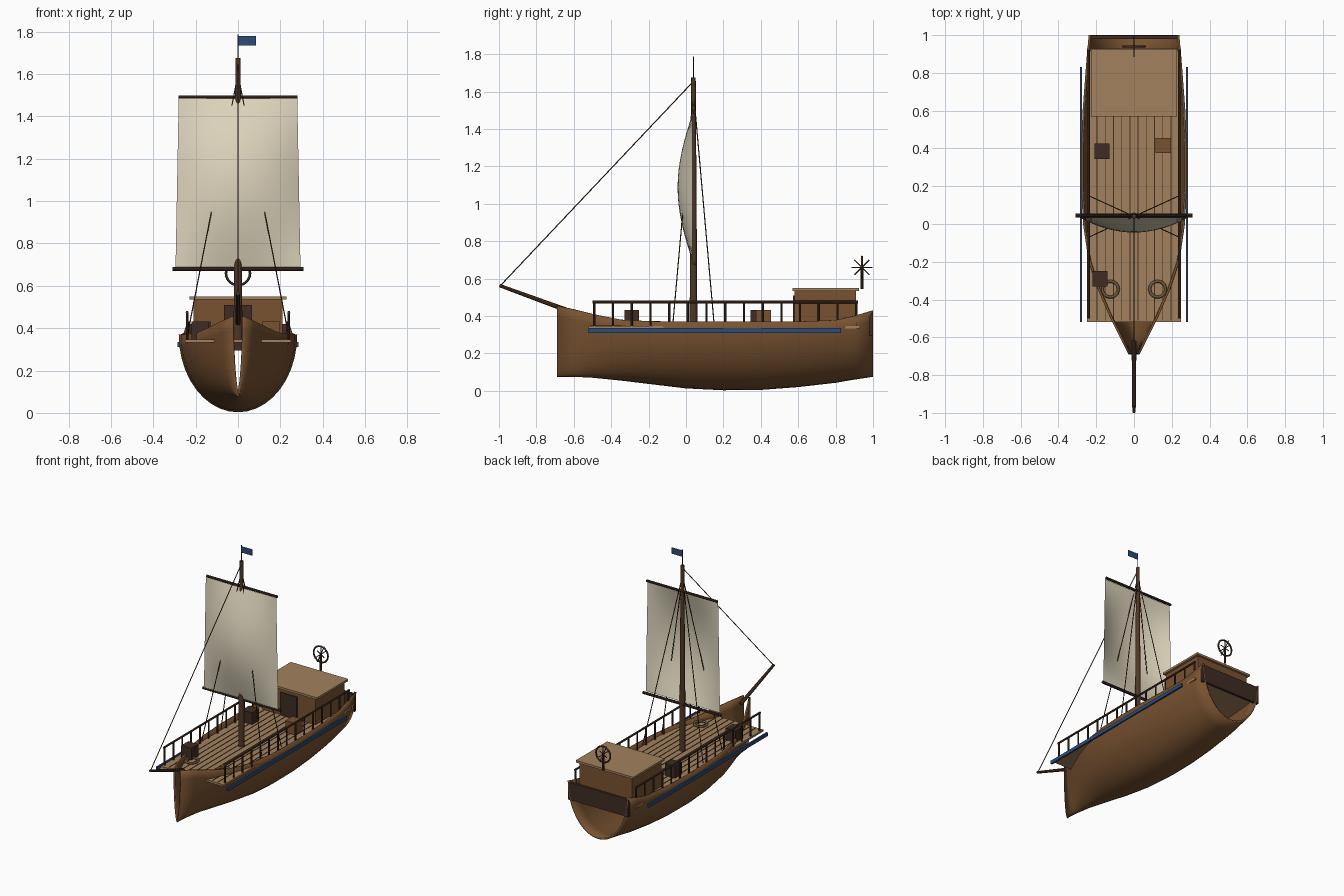
import bpy, bmesh, math
from mathutils import Vector

cube = bpy.data.objects.get("Cube")
if cube:
    bpy.data.objects.remove(cube, do_unlink=True)


def material(name, color):
    m = bpy.data.materials.new(name)
    m.use_nodes = True
    m.diffuse_color = (*color, 1)
    m.node_tree.nodes["Principled BSDF"].inputs["Base Color"].default_value = (*color, 1)
    return m


HULL = material("hull brown", (0.19, 0.085, 0.03))
DECK = material("deck tan", (0.36, 0.22, 0.11))
DARK = material("dark wood", (0.05, 0.025, 0.017))
SPAR = material("spar brown", (0.08, 0.038, 0.02))
CANVAS = material("sail canvas", (0.75, 0.68, 0.52))
BLUE = material("trim blue", (0.025, 0.07, 0.18))
ROPE = material("rope brown", (0.16, 0.1, 0.05))


def add(name, bm, mat, smooth=False):
    bmesh.ops.recalc_face_normals(bm, faces=bm.faces)
    mesh = bpy.data.meshes.new(name)
    bm.to_mesh(mesh)
    bm.free()
    mesh.materials.append(mat)
    ob = bpy.data.objects.new(name, mesh)
    bpy.context.collection.objects.link(ob)
    if smooth:
        bpy.ops.object.select_all(action='DESELECT')
        ob.select_set(True)
        bpy.context.view_layer.objects.active = ob
        bpy.ops.object.shade_smooth_by_angle(angle=math.radians(40))
    return ob


def box(name, lo, hi, mat):
    lo, hi = Vector(lo), Vector(hi)
    bm = bmesh.new()
    bmesh.ops.create_cube(bm, size=1)
    for v in bm.verts:
        v.co = (lo + hi) / 2 + v.co * (hi - lo)
    return add(name, bm, mat)


def rod(name, a, b, r, mat, r2=None, sides=8):
    a, b = Vector(a), Vector(b)
    bm = bmesh.new()
    bmesh.ops.create_cone(bm, cap_ends=True, segments=sides, radius1=r,
                          radius2=r if r2 is None else r2, depth=(b - a).length)
    turn = (b - a).to_track_quat('Z', 'Y')
    for v in bm.verts:
        v.co = (a + b) / 2 + turn @ v.co
    return add(name, bm, mat, True)


def grid(rows):
    bm = bmesh.new()
    vs = [[bm.verts.new(p) for p in row] for row in rows]
    for r, s in zip(vs, vs[1:]):
        for i in range(len(r) - 1):
            bm.faces.new((r[i], r[i + 1], s[i + 1], s[i]))
    return bm


def ring(name, center, major, minor, mat, upright=False):
    bpy.ops.mesh.primitive_torus_add(location=center, major_radius=major, minor_radius=minor,
                                     major_segments=24, minor_segments=6,
                                     rotation=(math.pi / 2 if upright else 0, 0, 0))
    ob = bpy.context.object
    ob.name = name
    ob.data.materials.append(mat)
    bpy.ops.object.shade_smooth()


# Hull shell: stations give y, half width, keel height, sheer height
stations = [(-0.69, 0.03, 0.075, 0.455), (-0.6, 0.075, 0.075, 0.435), (-0.5, 0.125, 0.07, 0.41),
            (-0.35, 0.19, 0.055, 0.38), (-0.2, 0.24, 0.037, 0.372), (0, 0.27, 0.013, 0.37),
            (0.2, 0.28, 0.003, 0.37), (0.4, 0.28, 0.005, 0.37), (0.6, 0.272, 0.02, 0.37),
            (0.8, 0.257, 0.043, 0.378), (0.9, 0.249, 0.06, 0.4), (1, 0.24, 0.075, 0.43)]
rows = []
for y, w, keel, sheer in stations:
    angles = [math.pi * i / 20 for i in range(21)]
    rows.append([(w * math.cos(t), y, sheer - (sheer - keel) * math.sin(t)) for t in angles])
hull = add("hull", grid(rows), HULL, True)
shell = hull.modifiers.new("thickness", 'SOLIDIFY')
shell.thickness = 0.012
# thicken inwards, whichever way the shell is facing
low = min(hull.data.polygons, key=lambda p: p.center.z)
shell.offset = -1 if low.normal.z < 0 else 1
box("transom", (-0.24, 0.98, 0.295), (0.24, 0.999, 0.42), DARK)

# Deck and plank seams
box("deck", (-0.25, -0.52, 0.333), (0.25, 0.93, 0.347), DECK)
for i in range(10):
    x = (i - 4.5) * 0.0435
    box("plank_seam", (x - 0.002, -0.51, 0.346), (x + 0.002, 0.92, 0.3495), DARK)

# Rails and side trim
for side, s in (("left", 1), ("right", -1)):
    box(side + "_trim", (s * 0.274, -0.52, 0.31), (s * 0.286, 0.83, 0.335), BLUE)
    rod(side + "_rail", (s * 0.24, -0.5, 0.475), (s * 0.24, 0.92, 0.475), 0.007, SPAR)
    for i in range(15):
        y = -0.49 + i * 0.1
        rod(side + "_rail_post", (s * 0.24, y, 0.345), (s * 0.24, y, 0.475), 0.006, DARK)

# Cabin
box("cabin", (-0.21, 0.58, 0.345), (0.21, 0.91, 0.537), HULL)
box("cabin_roof", (-0.228, 0.57, 0.535), (0.228, 0.925, 0.55), DECK)
box("cabin_door", (-0.065, 0.572, 0.347), (0.065, 0.581, 0.51), DARK)

# Steering wheel behind the cabin
rod("wheel_post", (0, 0.94, 0.545), (0, 0.94, 0.66), 0.008, DARK)
ring("wheel_rim", (0, 0.94, 0.66), 0.057, 0.006, DARK, True)
for i in range(4):
    t = math.pi * i / 4
    d = Vector((0, math.cos(t), math.sin(t))) * 0.056
    c = Vector((0, 0.94, 0.66))
    rod("wheel_spoke", c - d, c + d, 0.003, DARK, sides=6)

# Deck cargo
for x, y, mat in ((-0.17, 0.385, DARK), (0.155, 0.415, HULL), (-0.18, -0.29, DARK)):
    box("crate", (x - 0.04, y - 0.04, 0.347), (x + 0.04, y + 0.04, 0.432), mat)
for x in (-0.125, 0.125):
    ring("rope_coil", (x, -0.345, 0.355), 0.042, 0.008, ROPE)

# Mast, yards, bowsprit
rod("mast", (0, 0.04, 0.345), (0, 0.04, 1.675), 0.021, SPAR, 0.012, 12)
rod("upper_yard", (-0.28, 0.045, 1.49), (0.28, 0.045, 1.49), 0.009, DARK)
rod("lower_yard", (-0.31, 0.045, 0.68), (0.31, 0.045, 0.68), 0.01, DARK)
rod("bowsprit", (0, -0.62, 0.425), (0, -0.997, 0.563), 0.013, SPAR, 0.009)

# Billowing sail
rows = []
for j in range(17):
    v = j / 16
    half = 0.295 - 0.015 * v
    rows.append([(half * u, 0.035 - 0.08 * math.sin(math.pi * v) * (1 - u * u),
                  0.69 + 0.795 * v) for u in [i / 8 - 1 for i in range(17)]])
add("sail", grid(rows), CANVAS, True)

# Flag
rod("flag_pole", (0, 0.04, 1.67), (0, 0.04, 1.787), 0.002, DARK, sides=6)
box("flag", (0, 0.039, 1.735), (0.085, 0.041, 1.78), BLUE)

# Rigging
rod("forestay", (0, -0.99, 0.565), (0, 0.04, 1.655), 0.003, SPAR, sides=6)
for s in (-1, 1):
    for y in (-0.07, 0.15):
        rod("shroud", (s * 0.24, y, 0.36), (0, 0.04, 1.6), 0.003, SPAR, sides=6)
